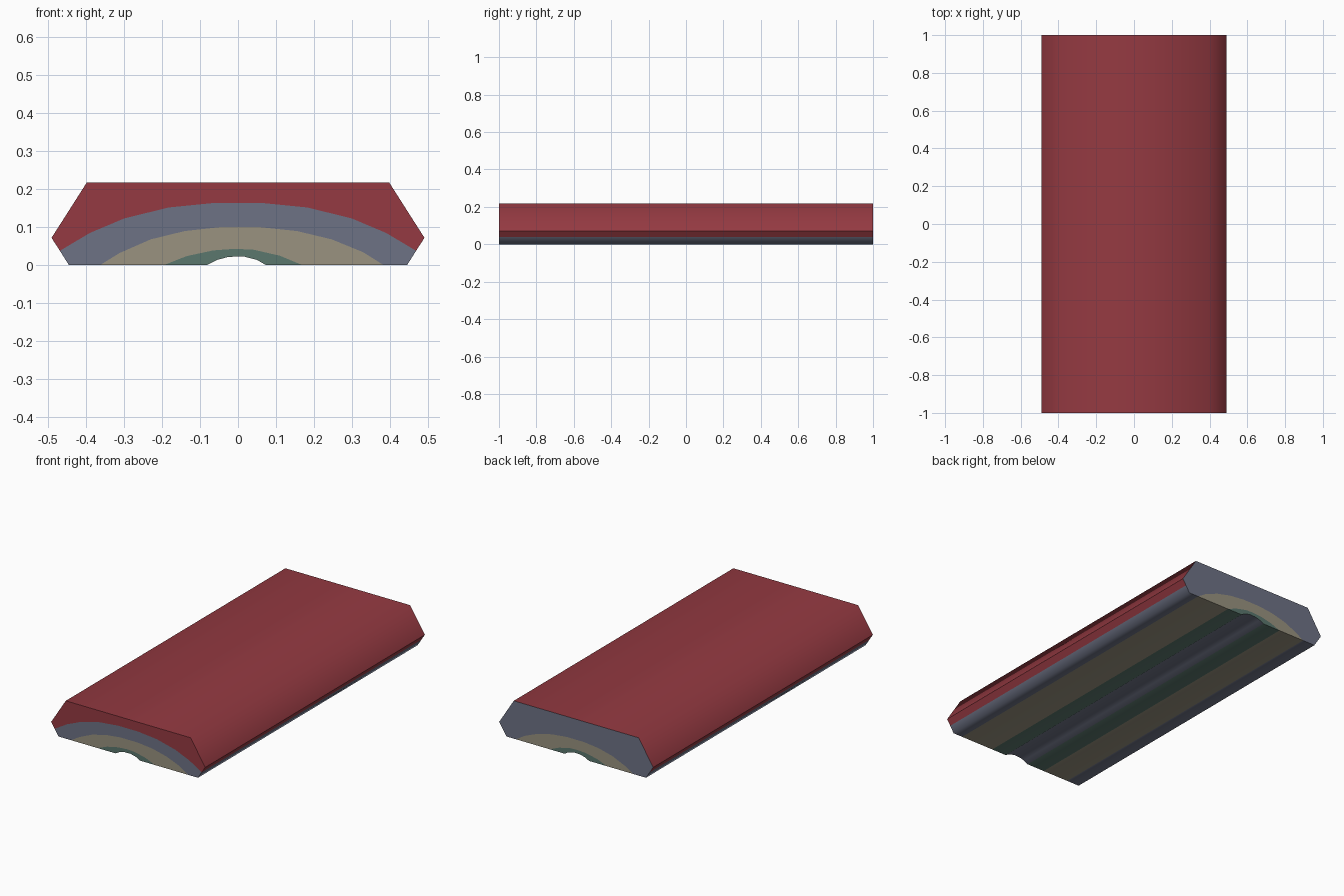
import bpy, bmesh, math

if "Cube" in bpy.data.objects:
    bpy.data.objects.remove(bpy.data.objects["Cube"])


def material(name, color):
    m = bpy.data.materials.new(name)
    m.diffuse_color = (*color, 1)
    m.use_nodes = True
    m.node_tree.nodes["Principled BSDF"].inputs["Base Color"].default_value = m.diffuse_color
    return m


RED = material("red_rock", (0.30, 0.042, 0.054))
GREY = material("grey_rock", (0.155, 0.17, 0.235))
BEIGE = material("beige_rock", (0.32, 0.29, 0.215))
GREEN = material("green_rock", (0.105, 0.185, 0.155))


def layer(name, profile, mat, back_mat=None, inner_mat=None, inner=()):
    """Extrude an x-z profile along the full length, y = -1 to 1."""
    bm = bmesh.new()
    front = [bm.verts.new((x, -1, z)) for x, z in profile]
    back = [bm.verts.new((x, 1, z)) for x, z in profile]
    bm.faces.new(front)
    bm.faces.new(back[::-1]).material_index = 1 if back_mat else 0
    n = len(profile)
    for i in range(n):
        j = (i + 1) % n
        f = bm.faces.new((front[i], back[i], back[j], front[j]))
        if profile[i] in inner and profile[j] in inner:
            f.material_index = 1
    bmesh.ops.recalc_face_normals(bm, faces=bm.faces)
    me = bpy.data.meshes.new(name)
    bm.to_mesh(me)
    bm.free()
    me.materials.append(mat)
    if back_mat or inner_mat:
        me.materials.append(back_mat or inner_mat)
    ob = bpy.data.objects.new(name, me)
    bpy.context.collection.objects.link(ob)
    bpy.ops.object.select_all(action='DESELECT')
    ob.select_set(True)
    bpy.context.view_layer.objects.active = ob
    bpy.ops.object.shade_smooth_by_angle(angle=math.radians(60))
    return ob


# Fold boundaries, left to right
top_fold = [(-0.469, 0.038), (-0.39, 0.085), (-0.3, 0.123), (-0.183, 0.152), (-0.063, 0.164),
            (0.063, 0.164), (0.183, 0.152), (0.3, 0.123), (0.39, 0.085), (0.469, 0.038)]
mid_fold = [(-0.364, 0), (-0.312, 0.032), (-0.23, 0.068), (-0.14, 0.09), (-0.05, 0.1),
            (0.06, 0.1), (0.155, 0.09), (0.247, 0.068), (0.33, 0.034), (0.384, 0)]
low_fold = [(-0.196, 0), (-0.135, 0.024), (-0.065, 0.039), (-0.01, 0.043),
            (0.04, 0.041), (0.11, 0.025), (0.17, 0)]
hollow = [(-0.082, 0), (-0.055, 0.014), (-0.025, 0.022), (0.015, 0.023), (0.05, 0.014), (0.074, 0)]

# Rock layers, outermost first
layer("top_layer", [(-0.491, 0.072), (-0.398, 0.218), (0.398, 0.218), (0.491, 0.072)]
      + top_fold[::-1], RED, back_mat=GREY)
layer("second_layer", [(-0.445, 0)] + top_fold + [(0.445, 0)] + mid_fold[::-1], GREY)
layer("third_layer", mid_fold + low_fold[::-1], BEIGE)
layer("core_layer", low_fold + hollow[::-1], GREEN, inner_mat=GREY, inner=hollow)
